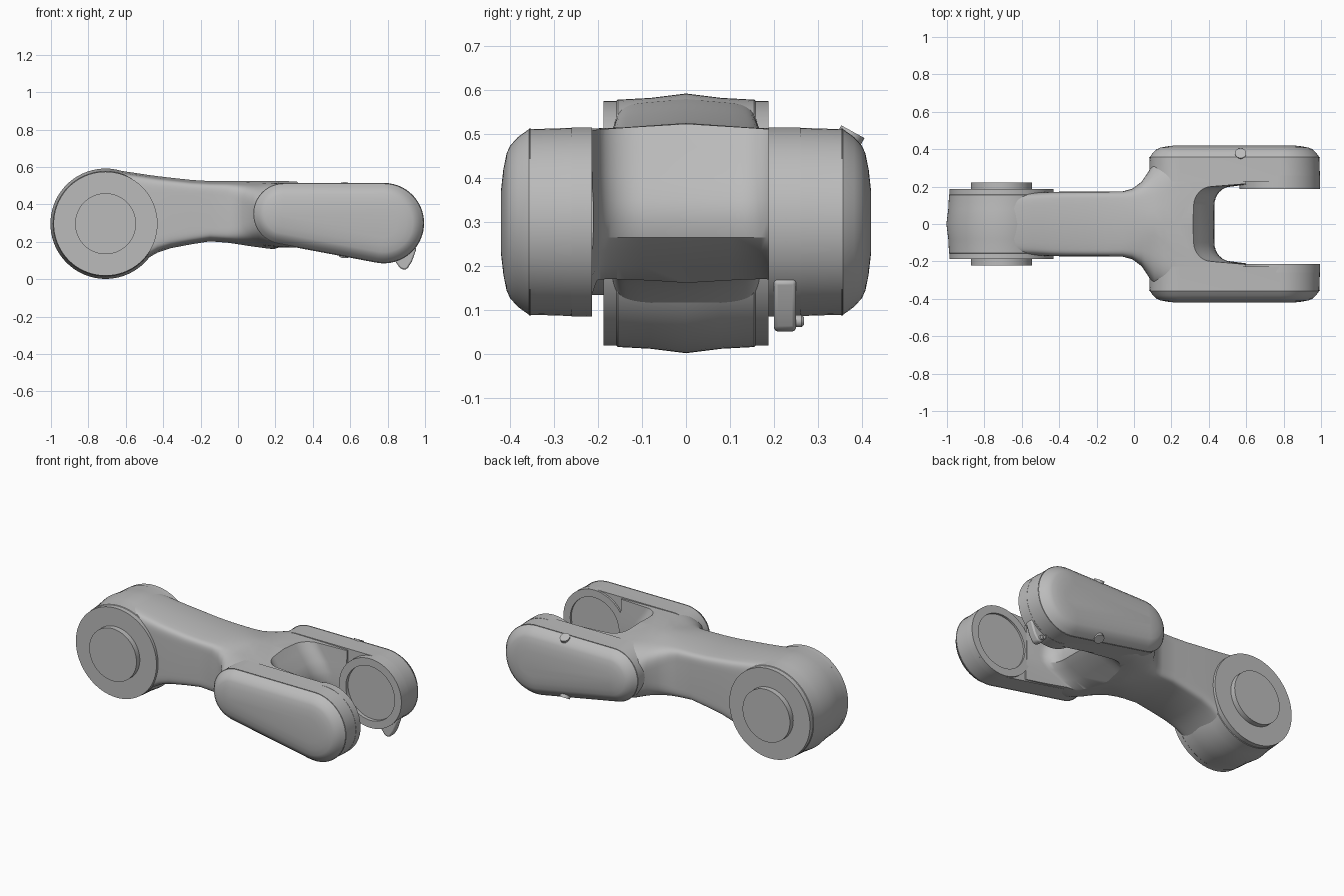
import bpy, bmesh
from math import sin, cos, pi, atan2, acos, hypot, copysign, radians

if "Cube" in bpy.data.objects:
    bpy.data.objects.remove(bpy.data.objects["Cube"], do_unlink=True)

grey = bpy.data.materials.new("cast_grey")
grey.use_nodes = True
grey.diffuse_color = (0.5, 0.5, 0.5, 1)
grey.node_tree.nodes["Principled BSDF"].inputs["Base Color"].default_value = (0.5, 0.5, 0.5, 1)

HUB = (-0.708, 0.297)     # x, z of the closed end
FORK = (0.78, 0.30)       # x, z of the forked end


def loft(name, rings, angle=30, caps=True):
    """Skin a row of closed rings with equal point counts."""
    bm = bmesh.new()
    rows = [[bm.verts.new(p) for p in ring] for ring in rings]
    n = len(rows[0])
    for a, b in zip(rows, rows[1:]):
        for i in range(n):
            j = (i + 1) % n
            bm.faces.new((a[i], a[j], b[j], b[i]))
    if caps:
        bm.faces.new(rows[0])
        bm.faces.new(rows[-1])
    bmesh.ops.recalc_face_normals(bm, faces=bm.faces)
    mesh = bpy.data.meshes.new(name)
    bm.to_mesh(mesh)
    bm.free()
    mesh.materials.append(grey)
    ob = bpy.data.objects.new(name, mesh)
    bpy.context.collection.objects.link(ob)
    smooth(ob, angle)
    return ob


def smooth(ob, angle):
    bpy.ops.object.select_all(action='DESELECT')
    ob.select_set(True)
    bpy.context.view_layer.objects.active = ob
    bpy.ops.object.shade_smooth_by_angle(angle=radians(angle))


def lathe(name, centre, profile, steps=72, angle=30):
    """Turn (y, radius) pairs about an axis along y."""
    cx, cz = centre
    return loft(name, [[(cx + r * cos(2 * pi * i / steps), y, cz + r * sin(2 * pi * i / steps))
                        for i in range(steps)] for y, r in profile], angle)


def power(v, n):
    return copysign(abs(v) ** (2 / n), v)


def body_ring(x, half, low, high, n, steps=64):
    """Rounded box section with a slight ridge along the middle."""
    ring = []
    for i in range(steps):
        t = 2 * pi * i / steps
        y = half * power(cos(t), n)
        s = power(sin(t), n)
        ridge = 0.011 * s * max(0, 1 - abs(y) / 0.13)
        ring.append((x, y, (low + high) / 2 + s * (high - low) / 2 + ridge))
    return ring


# Arm body: narrow neck that flares towards the fork
stations = [
    (-0.70, 0.165, 0.03, 0.575, 9), (-0.62, 0.166, 0.06, 0.568, 9),
    (-0.54, 0.168, 0.09, 0.556, 9), (-0.48, 0.170, 0.125, 0.547, 9),
    (-0.43, 0.172, 0.154, 0.54, 9), (-0.36, 0.173, 0.177, 0.532, 9),
    (-0.25, 0.173, 0.198, 0.52, 9), (-0.15, 0.173, 0.214, 0.514, 9),
    (-0.06, 0.175, 0.207, 0.514, 8), (-0.01, 0.188, 0.20, 0.514, 6),
    (0.04, 0.225, 0.192, 0.514, 4), (0.08, 0.285, 0.186, 0.514, 3),
    (0.11, 0.335, 0.182, 0.514, 2.7), (0.16, 0.348, 0.175, 0.514, 3.6),
    (0.23, 0.35, 0.17, 0.514, 6), (0.32, 0.33, 0.168, 0.512, 8),
    (0.45, 0.32, 0.145, 0.51, 9), (0.60, 0.31, 0.122, 0.508, 9)]
body = loft("arm_body", [body_ring(*s) for s in stations], 40)

# Notch between the prongs, its inner end bulging forward at mid height
def notch_ring(z, start):
    side = [(start, 0.0)]
    for i in range(9):
        a = pi / 2 * i / 8
        side.append((start + 0.09 * (1 - cos(a)), 0.10 + 0.10 * sin(a)))
    side += [(0.72, 0.226), (1.2, 0.226)]
    outline = side + [(x, -y) for x, y in reversed(side[1:])]
    return [(x, y, z) for x, y in outline]


notch = loft("notch_cutter", [notch_ring(z, s) for z, s in (
    (0.08, 0.06), (0.16, 0.19), (0.20, 0.29), (0.235, 0.38), (0.265, 0.42),
    (0.30, 0.43), (0.35, 0.425), (0.41, 0.395), (0.47, 0.35), (0.53, 0.31), (0.60, 0.28))])
notch.hide_render = True
cut = body.modifiers.new("notch", 'BOOLEAN')
cut.operation = 'DIFFERENCE'
cut.solver = 'EXACT'
cut.object = notch
bpy.context.view_layer.objects.active = body
bpy.ops.object.modifier_apply(modifier=cut.name)
bpy.data.objects.remove(notch, do_unlink=True)
smooth(body, 40)

# Closed end: crowned barrel, side collars and raised flanges
lathe("hub_barrel", HUB, [(-0.17, 0.268), (-0.155, 0.281), (-0.08, 0.285), (0, 0.295),
                          (0.08, 0.285), (0.155, 0.281), (0.17, 0.268)])
for side, label in ((1, "back"), (-1, "front")):
    lathe("hub_collar_" + label, HUB, [(side * y, r) for y, r in ((0.15, 0.278), (0.188, 0.278))])
    lathe("hub_flange_" + label, HUB, [(side * y, r) for y, r in ((0.16, 0.163), (0.221, 0.163))])


# Fork prongs: tapered capsules with a domed outer cover
def capsule(y, inset, steps=28):
    x1, z1, r1 = 0.245, 0.35, 0.165
    x2, z2, r2 = FORK[0], FORK[1], 0.215
    lean = atan2(z2 - z1, x2 - x1)
    spread = acos((r1 - r2) / hypot(x2 - x1, z2 - z1))
    ring = []
    for x, z, r, a, b in ((x1, z1, r1, lean + spread, lean + 2 * pi - spread),
                          (x2, z2, r2, lean - spread, lean + spread)):
        for i in range(steps + 1):
            t = a + (b - a) * i / steps
            ring.append((x + (r - inset) * cos(t), y, z + (r - inset) * sin(t)))
    return ring


def groove_ring(side, inner):
    """Bearing ring on the inside of a prong with a recessed disc."""
    return [(side * y, r) for y, r in ((0.26, 0.215), (inner, 0.215), (inner, 0.168),
                                       (inner + 0.022, 0.168))]


for side, label, inner in ((1, "back", 0.187), (-1, "front", 0.214)):
    loft("prong_" + label, [capsule(side * y, d) for y, d in (
        (0.226, 0), (0.350, 0.004), (0.357, 0.004), (0.382, 0.022), (0.400, 0.042),
        (0.408, 0.060), (0.415, 0.095), (0.420, 0.14))], 28)
    lathe("prong_bearing_" + label, FORK, groove_ring(side, inner))
    # Seam between prong and cover
    loft("cover_seam_" + label, [capsule(side * y, 0.0015) for y in (0.3535, 0.3555)])

# Release lever under the back prong
lever_profile = [(0.83, 0.11), (0.865, 0.062), (0.885, 0.05), (0.905, 0.056),
                 (0.93, 0.095), (0.955, 0.165), (0.94, 0.178), (0.90, 0.17)]
lever = loft("release_lever", [[(x, y, z) for x, z in lever_profile] for y in (0.20, 0.25)])
bevel = lever.modifiers.new("soft_edges", 'BEVEL')
bevel.width = 0.008
bevel.segments = 2
lathe("lever_knob", (0.885, 0.075), [(0.21, 0.014), (0.262, 0.014), (0.268, 0.009)], 20)


# Small cover screws on the back prong, top and bottom
def screw(name, x, y, z, tilt):
    bpy.ops.mesh.primitive_cylinder_add(vertices=20, radius=0.03, depth=0.03,
                                        location=(x, y, z), rotation=(tilt, 0, 0))
    ob = bpy.context.object
    ob.name = name
    ob.data.materials.append(grey)
    smooth(ob, 30)


screw("cover_screw_top", 0.57, 0.372, 0.492, -0.5)
screw("cover_screw_bottom", 0.57, 0.372, 0.140, 0.5)
